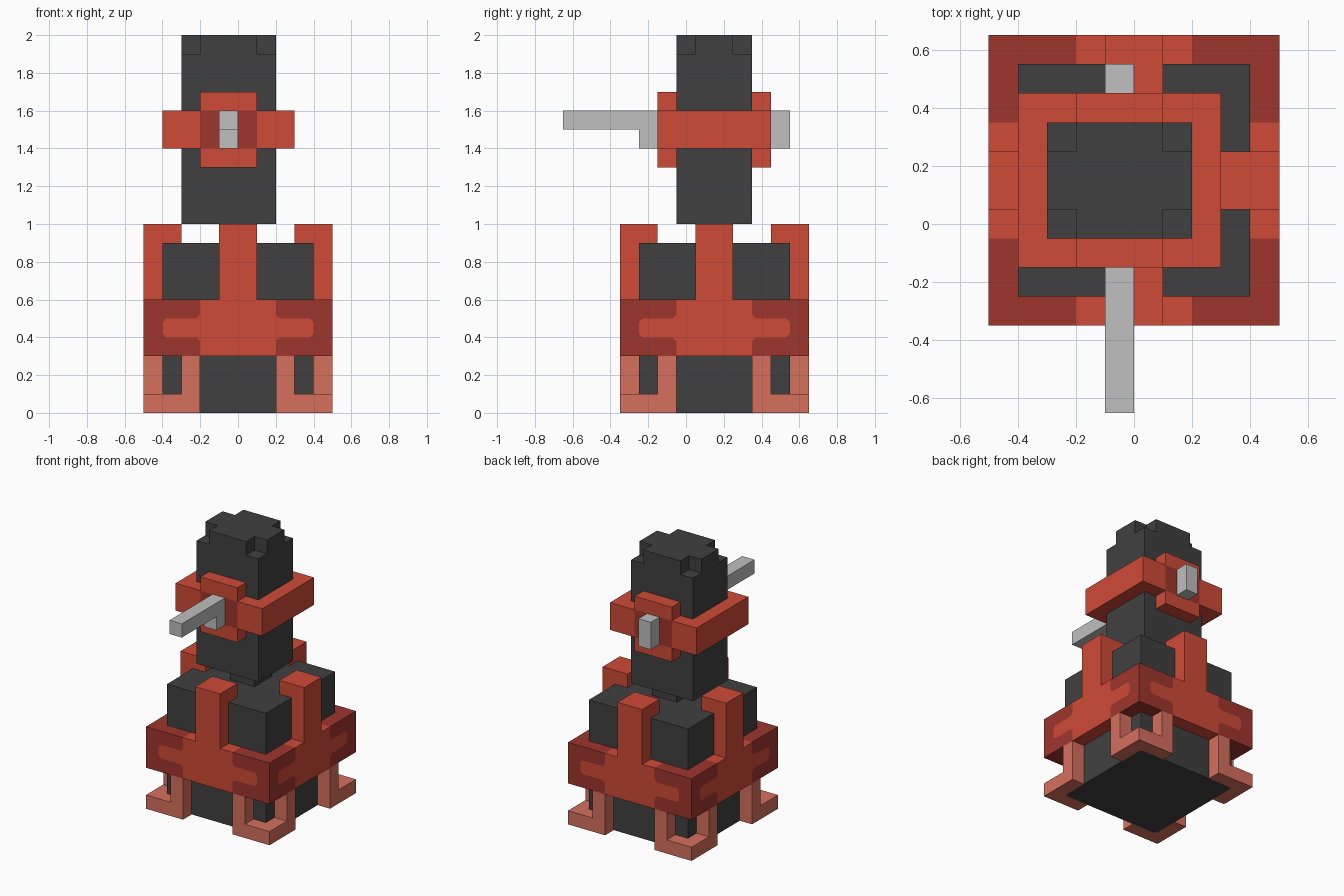
import bpy, bmesh
from math import pi
from mathutils import Matrix, Vector

if "Cube" in bpy.data.objects:
    bpy.data.objects.remove(bpy.data.objects["Cube"], do_unlink=True)


def material(name, rgb):
    m = bpy.data.materials.new(name)
    m.use_nodes = True
    m.diffuse_color = (*rgb, 1)
    bsdf = m.node_tree.nodes["Principled BSDF"]
    bsdf.inputs["Base Color"].default_value = (*rgb, 1)
    bsdf.inputs["Roughness"].default_value = 0.9
    return m


RED = material("red", (0.625, 0.07, 0.038))
DARK_RED = material("dark red", (0.345, 0.036, 0.026))
SALMON = material("salmon", (0.67, 0.16, 0.11))
CHARCOAL = material("charcoal", (0.051, 0.051, 0.051))
GREY = material("grey", (0.523, 0.523, 0.523))
BASE = Vector((0, 0.15, 0))      # centre of the base
HEAD = Vector((-0.05, 0.15, 0))  # centre of the tower


def finish(name, bm, *mats):
    bmesh.ops.recalc_face_normals(bm, faces=bm.faces)
    me = bpy.data.meshes.new(name)
    bm.to_mesh(me)
    bm.free()
    for m in mats:
        me.materials.append(m)
    ob = bpy.data.objects.new(name, me)
    bpy.context.collection.objects.link(ob)
    return ob


def add_box(bm, x, y, z):
    """Add a box given its (low, high) range on each axis."""
    spans = (x, y, z)
    mid = Vector([(a + b) / 2 for a, b in spans])
    size = Vector([b - a for a, b in spans])
    bmesh.ops.create_cube(bm, size=1, matrix=Matrix.LocRotScale(mid, None, size))


def box(name, mat, x, y, z, origin=Vector()):
    bm = bmesh.new()
    add_box(bm, x, y, z)
    bmesh.ops.translate(bm, verts=bm.verts, vec=origin)
    return finish(name, bm, mat)


def cut(bm, axis, *places):
    """Slice the mesh across an axis so that its faces can be coloured."""
    for p in places:
        co, no = Vector(), Vector()
        co[axis], no[axis] = p, 1
        bmesh.ops.bisect_plane(bm, geom=bm.verts[:] + bm.edges[:] + bm.faces[:],
                               plane_co=co, plane_no=no)


# Base core, with the tips of its underside coloured like the feet
bm = bmesh.new()
add_box(bm, (-0.4, 0.4), (-0.4, 0.4), (0, 0.9))
for sx in (-1, 1):
    for sy in (-1, 1):
        under = max((f for f in bm.faces if f.calc_center_median().z < 0.01),
                    key=lambda f: f.calc_area())
        bmesh.ops.bisect_plane(bm, geom=[under, *under.edges, *under.verts],
                               plane_co=(sx * 0.39, sy * 0.39, 0), plane_no=(sx, sy, 0))
for f in bm.faces:
    f.material_index = int(f.calc_area() < 0.01)
bmesh.ops.translate(bm, verts=bm.verts, vec=BASE)
finish("base_core", bm, CHARCOAL, SALMON)
box("neck", CHARCOAL, (-0.1, 0.1), (-0.1, 0.1), (0.9, 1), BASE)

# Armour band: dark corners on the top and bottom
band = bmesh.new()
add_box(band, (-0.5, 0.5), (-0.5, 0.5), (0.3, 0.6))
cut(band, 0, -0.2, 0.2)
cut(band, 1, -0.2, 0.2)
band.normal_update()
bmesh.ops.delete(band, geom=[f for f in band.faces if abs(f.normal.z) < 0.5],
                 context="FACES")
for f in band.faces:
    c = f.calc_center_median()
    f.material_index = int(abs(c.x) > 0.2 and abs(c.y) > 0.2)

# Band sides: red centre, with rounded stripes let into the dark ends
stripe = [(0.2, 0.38), (0.22, 0.4), (0.38, 0.4), (0.4, 0.42),
          (0.4, 0.48), (0.38, 0.5), (0.22, 0.5), (0.2, 0.52)]
dark_end = [(0.2, 0.3), (0.5, 0.3), (0.5, 0.6), (0.2, 0.6)] + stripe[::-1]
half = [(0.2, 0.3), stripe[0], stripe[-1], (0.2, 0.6)]
centre = half + [(-u, z) for u, z in half[::-1]]
prongs = bmesh.new()
for side in range(4):
    turn = Matrix.Rotation(side * pi / 2, 4, "Z")
    panels = [(centre, 1, 0)]
    for s in (-1, 1):
        panels += [(stripe, s, 0), (dark_end, s, 1)]
    for outline, s, index in panels:
        face = band.faces.new([band.verts.new(turn @ Vector((s * u, -0.5, z)))
                               for u, z in outline])
        face.material_index = index
    # One prong rises from the middle of each side
    before = set(prongs.verts)
    add_box(prongs, (-0.1, 0.1), (-0.5, -0.3), (0.6, 1))
    bmesh.ops.transform(prongs, matrix=Matrix.Translation(BASE) @ turn,
                        verts=[v for v in prongs.verts if v not in before])
bmesh.ops.remove_doubles(band, verts=band.verts, dist=0.001)
bmesh.ops.translate(band, verts=band.verts, vec=BASE)
finish("armour_band", band, RED, DARK_RED)
finish("prongs", prongs, RED)

# Corner feet: an L on the ground with a post at each end
for x_name, sx in (("left", 1), ("right", -1)):
    for y_name, sy in (("front", -1), ("back", 1)):
        bm = bmesh.new()
        add_box(bm, (0.2, 0.5), (0.4, 0.5), (0, 0.1))
        add_box(bm, (0.4, 0.5), (0.2, 0.4), (0, 0.1))
        add_box(bm, (0.2, 0.3), (0.4, 0.5), (0.1, 0.3))
        add_box(bm, (0.4, 0.5), (0.2, 0.3), (0.1, 0.3))
        bmesh.ops.scale(bm, verts=bm.verts, vec=(sx, sy, 1))
        bmesh.ops.translate(bm, verts=bm.verts, vec=BASE)
        finish(f"{y_name}_{x_name}_foot", bm, SALMON)

# Tower with notched top corners
box("tower", CHARCOAL, (-0.25, 0.25), (-0.2, 0.2), (1, 1.9), HEAD)
bm = bmesh.new()
a, b, c, d = 0.25, 0.15, 0.2, 0.1
plus = [(a, d), (b, d), (b, c), (-b, c), (-b, d), (-a, d),
        (-a, -d), (-b, -d), (-b, -c), (b, -c), (b, -d), (a, -d)]
face = bm.faces.new([bm.verts.new((x, y, 1.9)) for x, y in plus])
ext = bmesh.ops.extrude_face_region(bm, geom=[face], use_keep_orig=True)
bmesh.ops.translate(bm, vec=(0, 0, 0.1),
                    verts=[v for v in ext["geom"] if isinstance(v, bmesh.types.BMVert)])
bmesh.ops.translate(bm, verts=bm.verts, vec=HEAD)
finish("tower_cap", bm, CHARCOAL)

# Collar with dark panels on the front and back
bm = bmesh.new()
add_box(bm, (-0.35, 0.35), (-0.3, 0.3), (1.4, 1.6))
cut(bm, 0, -0.15, 0.15)
for f in bm.faces:
    c = f.calc_center_median()
    f.material_index = int(abs(c.x) < 0.15 and abs(c.y) > 0.29)
bmesh.ops.translate(bm, verts=bm.verts, vec=HEAD)
finish("collar", bm, RED, DARK_RED)

# Lips above and below each collar panel
for name, y in (("front", (-0.3, -0.2)), ("back", (0.2, 0.3))):
    for level, z in (("upper", (1.6, 1.7)), ("lower", (1.3, 1.4))):
        box(f"{name}_{level}_lip", RED, (-0.15, 0.15), y, z, HEAD)

# Barrel, its mount, and the rear block
box("barrel", GREY, (-0.1, 0), (-0.65, -0.25), (1.5, 1.6))
box("barrel_mount", GREY, (-0.1, 0), (-0.25, -0.15), (1.4, 1.6))
box("rear_block", GREY, (-0.1, 0), (0.45, 0.55), (1.4, 1.6))
